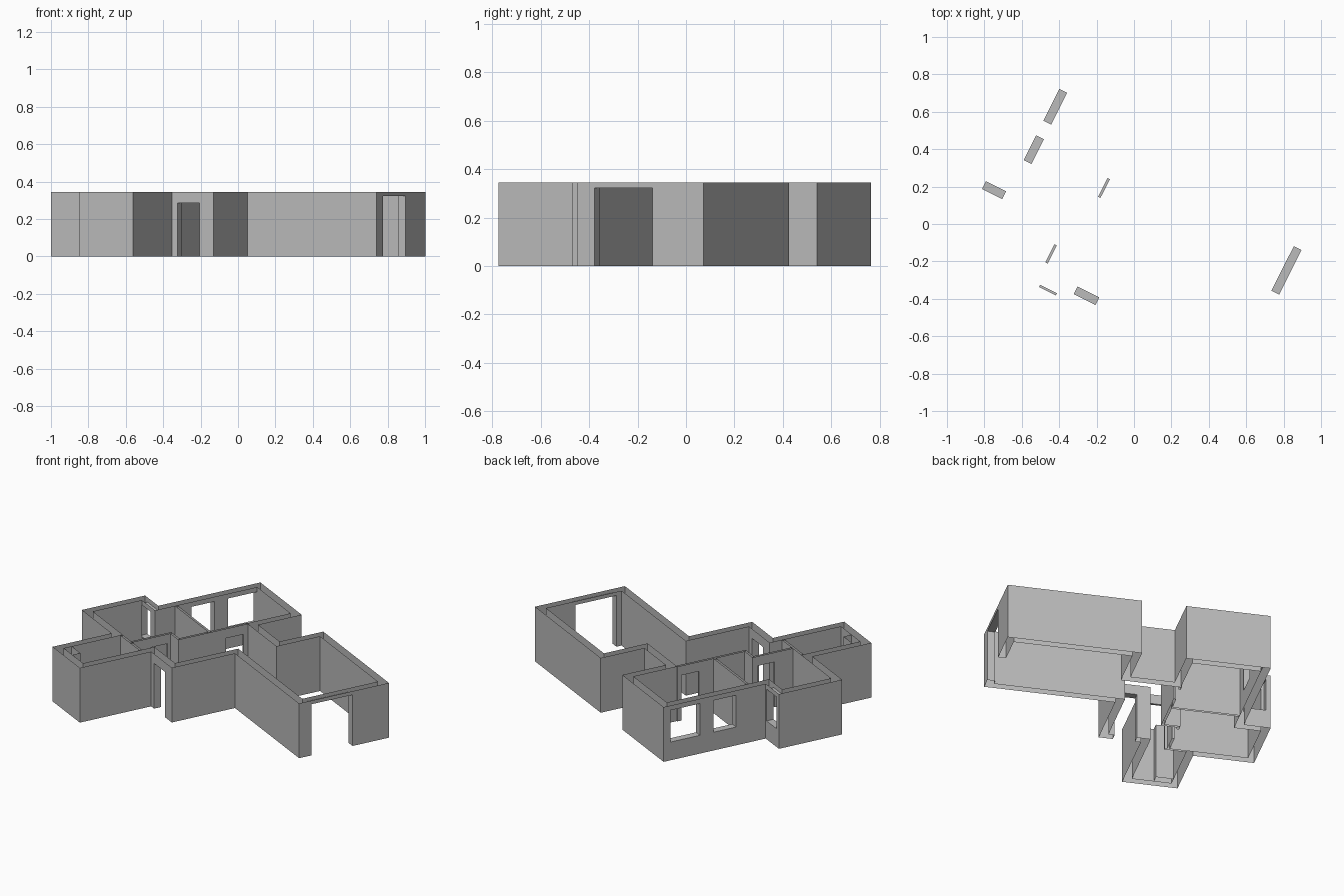
import bpy, bmesh, math

cube = bpy.data.objects.get("Cube")
if cube:
    bpy.data.objects.remove(cube, do_unlink=True)

TOP = 0.345      # wall height
T = 0.046        # outer wall thickness
THIN = 0.014     # partition thickness
TURN = math.radians(-26.6)

grey = bpy.data.materials.new("wall_grey")
grey.use_nodes = True
grey.diffuse_color = (0.5, 0.5, 0.5, 1)
grey.node_tree.nodes["Principled BSDF"].inputs["Base Color"].default_value = (0.5, 0.5, 0.5, 1)


def inside(p, box):
    return all(box[2 * i] < p[i] < box[2 * i + 1] for i in range(len(p)))


def build(name, walls, openings=()):
    """Skin the union of plan rectangles minus openings, open above and below."""
    levels = {0, TOP}
    for o in openings:
        levels |= {max(o[4], 0), o[5]}
    solids = list(walls) + [o[:4] for o in openings]
    cuts = [sorted({round(c, 4) for s in solids for c in s[0:2]}),
            sorted({round(c, 4) for s in solids for c in s[2:4]}),
            sorted(levels)]
    sizes = [len(c) - 1 for c in cuts]

    def solid(cell):
        if any(not 0 <= cell[i] < sizes[i] for i in range(3)):
            return False
        mid = [(cuts[i][cell[i]] + cuts[i][cell[i] + 1]) / 2 for i in range(3)]
        return (any(inside(mid[:2], w) for w in walls)
                and not any(inside(mid, o) for o in openings))

    filled = {(i, j, k) for i in range(sizes[0]) for j in range(sizes[1])
              for k in range(sizes[2]) if solid((i, j, k))}
    bm = bmesh.new()
    verts = {}

    def vert(key):
        if key not in verts:
            verts[key] = bm.verts.new([cuts[i][key[i]] for i in range(3)])
        return verts[key]

    for cell in filled:
        for axis in range(3):
            b, c = (axis + 1) % 3, (axis + 2) % 3
            for side in (0, 1):
                near = list(cell)
                near[axis] += 2 * side - 1
                if tuple(near) in filled:
                    continue
                if axis == 2 and not 0 <= near[2] < sizes[2]:
                    continue      # wall tops and feet stay open
                ring = []
                for db, dc in ((0, 0), (1, 0), (1, 1), (0, 1)):
                    key = list(cell)
                    key[axis] += side
                    key[b] += db
                    key[c] += dc
                    ring.append(vert(tuple(key)))
                bm.faces.new(ring if side else ring[::-1])
    bmesh.ops.dissolve_limit(bm, angle_limit=0.01, verts=bm.verts[:], edges=bm.edges[:])
    mesh = bpy.data.meshes.new(name)
    bm.to_mesh(mesh)
    bm.free()
    mesh.materials.append(grey)
    obj = bpy.data.objects.new(name, mesh)
    obj.rotation_euler.z = TURN
    bpy.context.collection.objects.link(obj)
    return obj


# Outer wall lines in plan
EAST, NORTH, SOUTH = 0.863, 0.513, -0.07
WEST, BAY, BAY_N, BAY_S = -0.68, -0.838, -0.15, -0.56
BATH_W, BATH_E, BATH_S = -0.48, -0.155, -0.943
PORCH_E, PORCH_S = 0.093, -0.48
NOTCH_W, NOTCH_E, NOTCH_S = -0.185, 0.075, 0.23

outer = [
    (EAST - T, EAST, SOUTH, NORTH),
    (NOTCH_E, EAST, NORTH - T, NORTH),
    (NOTCH_E, NOTCH_E + T, NOTCH_S - T, NORTH),
    (NOTCH_W - T, NOTCH_E + T, NOTCH_S - T, NOTCH_S),
    (NOTCH_W - T, NOTCH_W, NOTCH_S - T, NORTH),
    (WEST, NOTCH_W, NORTH - T, NORTH),
    (WEST, WEST + T, BAY_N - T, NORTH),
    (BAY, WEST + T, BAY_N - T, BAY_N),
    (BAY, BAY + T, BAY_S, BAY_N),
    (BAY, BATH_W + T, BAY_S, BAY_S + T),
    (BATH_W, BATH_W + T, BATH_S, BAY_S + T),
    (BATH_W, BATH_E, BATH_S, BATH_S + T),
    (BATH_E - T, BATH_E, BATH_S, PORCH_S + T),
    (BATH_E, PORCH_E, PORCH_S, PORCH_S + T),
    (PORCH_E - T, PORCH_E, PORCH_S, SOUTH + T),
    (PORCH_E - T, EAST, SOUTH, SOUTH + T),
]
SILL, HEAD, DOOR = 0.115, 0.315, 0.285
outer_openings = [
    (EAST - T, EAST, 0.01, 0.277, -1, 0.322),              # wide opening
    (-0.12, 0.01, PORCH_S, PORCH_S + T, -1, DOOR),         # entrance
    (WEST, WEST + T, 0.277, 0.467, SILL, HEAD),            # windows
    (WEST, WEST + T, 0.042, 0.19, SILL, HEAD),
    (-0.81, -0.69, BAY_N - T, BAY_N, SILL, HEAD),
]
build("outer_walls", outer, outer_openings)

# Thin partitions with doorways
h = THIN / 2
HALL, BED, BATH, JOG, SPLIT = -0.23, -0.325, -0.522, -0.26, -0.058
partitions = [
    (HALL - h, HALL + h, JOG - h, NOTCH_S - T),
    (BED - h, HALL + h, JOG - h, JOG + h),
    (BED - h, BED + h, BATH - h, JOG + h),
    (BATH_W + T, BATH_E - T, BATH - h, BATH + h),
    (WEST + T, HALL - h, SPLIT - h, SPLIT + h),
]
doors = [
    (HALL - h, HALL + h, 0.044, 0.156, -1, DOOR),
    (BED - h, BED + h, -0.396, -0.287, -1, DOOR),
    (-0.303, -0.203, BATH - h, BATH + h, -1, DOOR),
]
build("partition_walls", partitions, doors)

# Service shaft in the corner of the small room
build("service_shaft", [(BATH_W + T, -0.33, BATH_S + T, -0.845)])
